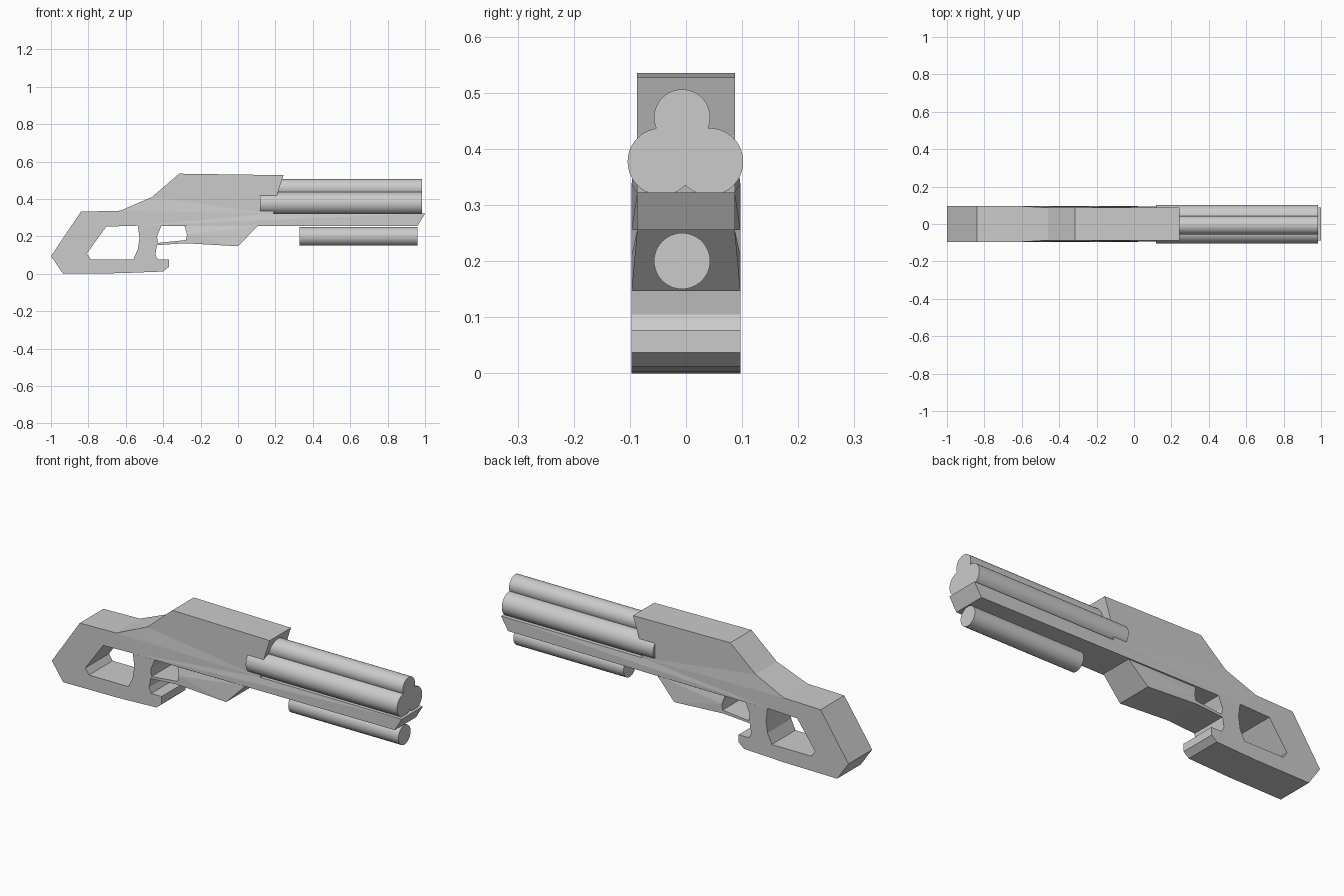
import bpy, bmesh, math
from mathutils import Vector
from mathutils.geometry import tessellate_polygon

if "Cube" in bpy.data.objects:
    bpy.data.objects.remove(bpy.data.objects["Cube"])

WIDE, NARROW = 0.097, 0.087

# Side profiles (x, z); the two share the seam along z = 0.255
UPPER = [(-.63, .337), (-.46, .41), (-.315, .535), (.243, .527), (.21, .425),
         (.19, .322), (1, .322), (.96, .255), (.105, .255), (-.286, .255),
         (-.41, .255), (-.535, .255), (-.537, .257)]
# Stock outline, running round the stock opening, grip, trigger opening and guard
LOWER = [(-1, .094), (-.84, .332), (-.63, .337), (-.537, .257),
         (-.705, .252), (-.808, .108), (-.787, .077), (-.56, .077), (-.536, .13),
         (-.527, .19), (-.535, .255), (-.41, .255), (-.433, .2), (-.428, .165),
         (-.278, .18), (-.273, .21), (-.286, .255), (.105, .255), (0, .147),
         (-.28, .163), (-.433, .153), (-.442, .105), (-.43, .077), (-.37, .077),
         (-.37, .037), (-.40, .012), (-.63, .003), (-.935, 0)]


def half_width(x, z):
    return NARROW if z > .4 or (x > -.3 and z > .25) else WIDE


def build_body():
    bm = bmesh.new()
    for profile in (UPPER, LOWER):
        verts = [bm.verts.new((x, 0, z)) for x, z in profile]
        for tri in tessellate_polygon([[Vector((x, z, 0)) for x, z in profile]]):
            bm.faces.new([verts[i] for i in tri])
    bmesh.ops.remove_doubles(bm, verts=bm.verts[:], dist=1e-4)
    # Thicken both ways with the tapering width
    front = bm.verts[:]
    result = bmesh.ops.extrude_face_region(bm, geom=bm.faces[:], use_keep_orig=True)
    back = [g for g in result["geom"] if isinstance(g, bmesh.types.BMVert)]
    for group, side in ((front, -1), (back, 1)):
        for v in group:
            v.co.y = side * half_width(v.co.x, v.co.z)
    bmesh.ops.recalc_face_normals(bm, faces=bm.faces[:])
    mesh = bpy.data.meshes.new("body")
    bm.to_mesh(mesh)
    bm.free()
    bpy.context.collection.objects.link(bpy.data.objects.new("body", mesh))


def tube(name, x0, x1, y, z, radius):
    bpy.ops.mesh.primitive_cylinder_add(
        vertices=48, radius=radius, depth=x1 - x0,
        location=((x0 + x1) / 2, y, z), rotation=(0, math.pi / 2, 0))
    bpy.context.object.name = name
    bpy.ops.object.shade_smooth_by_angle()


build_body()

# Barrel cluster and the tube below the rail
for name, y in (("barrel_left", .042), ("barrel_right", -.044)):
    tube(name, .117, .985, y, .377, .06)
tube("barrel_top", .17, .985, -.007, .456, .05)
tube("under_tube", .328, .96, -.007, .2, .05)
